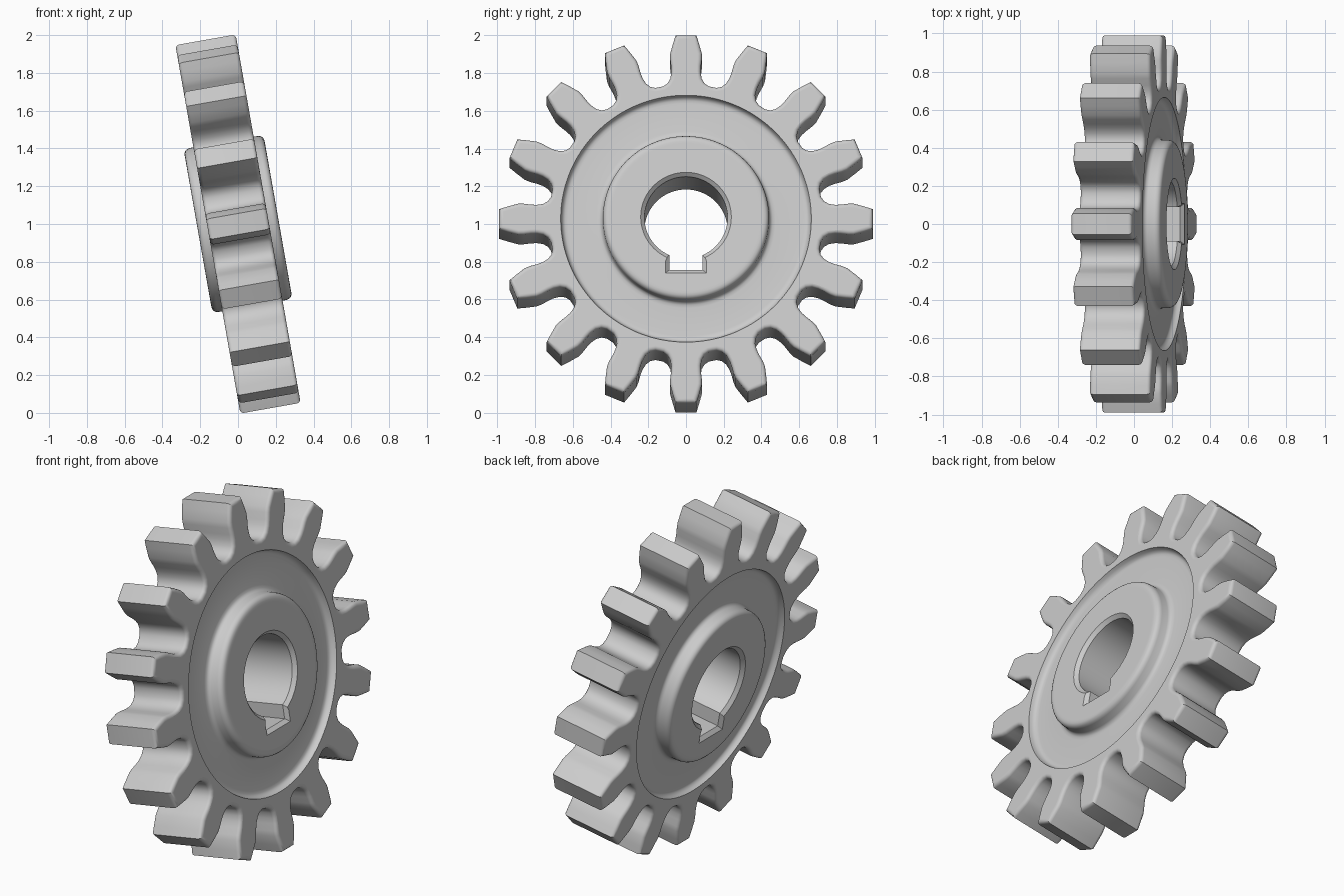
import bpy, bmesh
from math import sin, cos, pi, radians, asin
from mathutils import Vector

if "Cube" in bpy.data.objects:
    bpy.data.objects.remove(bpy.data.objects["Cube"])

TEETH = 16
# half a tooth: (sideways, radial) from tip centre to the middle of the gap
HALF = [(0, .99), (.055, .99), (.069, .945), (.084, .89), (.084, .86), (.079, .82),
        (.078, .79), (.083, .757), (.098, .731), (.121, .715), (.1414, .711)]
H = len(HALF) - 1
N = TEETH * 2 * H


def tooth_loop():
    pts = []
    for i in range(N):
        k = round(i / (2 * H))
        j = i - 2 * H * k
        t, r = HALF[abs(j)]
        t = t if j >= 0 else -t
        a = 2 * pi * k / TEETH
        pts.append(Vector((r * sin(a) + t * cos(a), -r * cos(a) + t * sin(a))))
    return pts


def circle_loop(r):
    return [Vector((r * sin(2 * pi * i / N), -r * cos(2 * pi * i / N))) for i in range(N)]


def bore_loop(r=.22, w=.088, depth=.281):
    # round bore with a square keyway at the bottom, mirrored left to right
    a0 = asin(w / r)
    c, e, m = 15, 21, N // 2
    half = []
    for i in range(m + 1):
        if i <= c:
            p = (w * i / c, -depth)
        elif i <= e:
            f = (i - c) / (e - c)
            p = (w, -depth + f * (depth - r * cos(a0)))
        else:
            a = a0 + (pi - a0) * (i - e) / (m - e)
            p = (r * sin(a), -r * cos(a))
        half.append(Vector(p))
    return half + [Vector((-p.x, p.y)) for p in half[m - 1:0:-1]]


def offset(loop, d):
    # move a closed loop outward (d > 0) or inward with mitred corners
    out = []
    for i, p in enumerate(loop):
        e1 = (p - loop[i - 1]).normalized()
        e2 = (loop[(i + 1) % len(loop)] - p).normalized()
        n1, n2 = Vector((e1.y, -e1.x)), Vector((e2.y, -e2.x))
        out.append(p + (n1 + n2) * (d / (1 + n1.dot(n2))))
    return out


# one side of the gear as loops from the toothed rim in to the bore
T, B = .162, .02
rim, bore = tooth_loop(), bore_loop()
side = []
for a in (0, 22.5, 45, 67.5, 90):                       # rounded tooth edges
    a = radians(a)
    side.append((T - B + B * sin(a), offset(rim, -B * (1 - cos(a)))))
side.append((T, offset(rim, -.024)))
for x, r in [(T, .672), (T, .664), (.145, .659), (.133, .651), (.127, .64), (.126, .625),  # recess
             (.126, .475), (.128, .459), (.135, .448), (.148, .442),  # hub foot
             (.185, .44), (.197, .437), (.207, .43), (.213, .42), (.215, .407), (.215, .395)]:
    side.append((x, circle_loop(r)))
side += [(.215, offset(bore, .02)), (.195, bore)]        # bore chamfer
rings = side + [(-x, l) for x, l in reversed(side)]

# skin the loops into one closed body
bm = bmesh.new()
vs = [[bm.verts.new((x, p.x, p.y)) for p in loop] for x, loop in rings]
for a, b in zip(vs, vs[1:] + vs[:1]):
    for i in range(N):
        j = (i + 1) % N
        bm.faces.new((a[i], a[j], b[j], b[i]))
bmesh.ops.recalc_face_normals(bm, faces=bm.faces)
mesh = bpy.data.meshes.new("gear_wheel")
bm.to_mesh(mesh)
bm.free()

# tilted placement
gear = bpy.data.objects.new("gear_wheel", mesh)
bpy.context.collection.objects.link(gear)
gear.location = (0, 0, 1)
gear.rotation_euler = (0, radians(-10), 0)
bpy.context.view_layer.objects.active = gear
gear.select_set(True)
bpy.ops.object.shade_smooth_by_angle(angle=radians(38))
